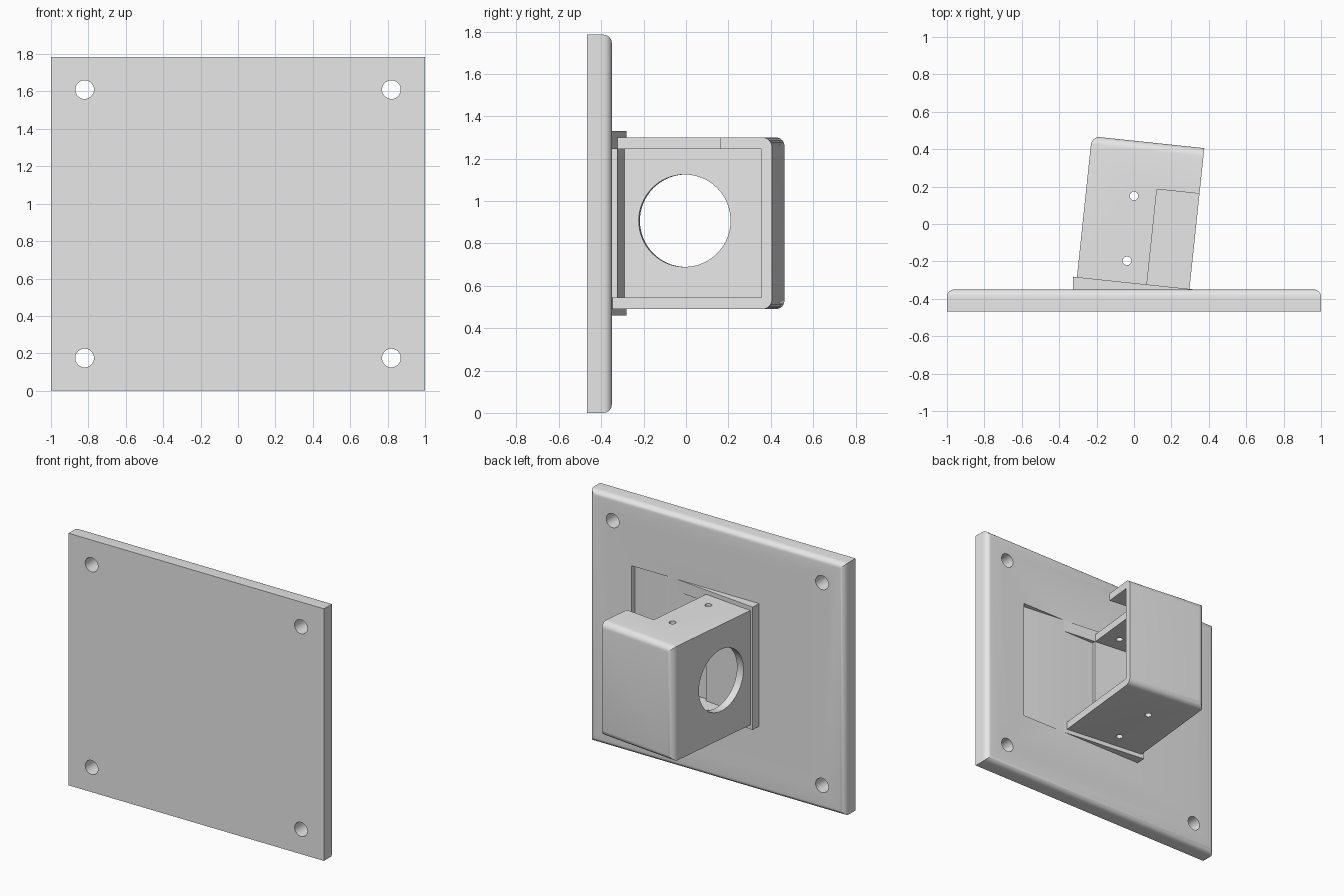
import bpy, bmesh, math
from mathutils import Matrix, Vector

cube = bpy.data.objects.get("Cube")
if cube:
    bpy.data.objects.remove(cube, do_unlink=True)

# One plain grey material
grey = bpy.data.materials.new("plain_grey")
grey.use_nodes = True
colour = (0.8, 0.8, 0.8, 1)
grey.diffuse_color = colour
grey.node_tree.nodes["Principled BSDF"].inputs["Base Color"].default_value = colour

# Frame of the tilted housing: local x across, local y away from the plate
TILT = Matrix.Translation((-0.305, -0.284, 0)) @ Matrix.Rotation(math.radians(-6), 4, 'Z')
FLAT = Matrix.Identity(4)
MID_Z = 0.895


def finish(name, bm, frame=FLAT):
    bmesh.ops.recalc_face_normals(bm, faces=bm.faces)
    mesh = bpy.data.meshes.new(name)
    bm.to_mesh(mesh)
    bm.free()
    mesh.transform(frame)
    mesh.materials.append(grey)
    obj = bpy.data.objects.new(name, mesh)
    bpy.context.collection.objects.link(obj)
    return obj


def box(name, low, high, frame=FLAT, round_edge=None, radius=0.0):
    """Box from two corners; edges picked by round_edge(a, b) are rounded."""
    low, high = Vector(low), Vector(high)
    bm = bmesh.new()
    bmesh.ops.create_cube(bm, size=1)
    for v in bm.verts:
        v.co = (low + high) / 2 + v.co * (high - low)
    if round_edge:
        edges = [e for e in bm.edges if round_edge(e.verts[0].co, e.verts[1].co)]
        bmesh.ops.bevel(bm, geom=edges, offset=radius, segments=6,
                        profile=0.5, affect='EDGES')
    return finish(name, bm, frame)


def prism(name, outline, z_low, z_high):
    bm = bmesh.new()
    face = bm.faces.new([bm.verts.new((x, y, z_low)) for x, y in outline])
    top = bmesh.ops.extrude_face_region(bm, geom=[face])
    moved = [g for g in top["geom"] if isinstance(g, bmesh.types.BMVert)]
    bmesh.ops.translate(bm, verts=moved, vec=(0, 0, z_high - z_low))
    return finish(name, bm)


def rod(centre, radius, length, axis, frame=FLAT, sides=32):
    turn = {'X': Matrix.Rotation(math.pi / 2, 4, 'Y'),
            'Y': Matrix.Rotation(math.pi / 2, 4, 'X'), 'Z': FLAT}[axis]
    bm = bmesh.new()
    bmesh.ops.create_cone(bm, cap_ends=True, segments=sides, radius1=radius,
                          radius2=radius, depth=length,
                          matrix=Matrix.Translation(centre) @ turn)
    return finish("cutter", bm, frame)


def cut(target, cutters):
    bpy.context.view_layer.objects.active = target
    for c in cutters:
        c.hide_render = True
        mod = target.modifiers.new("cut", 'BOOLEAN')
        mod.operation = 'DIFFERENCE'
        mod.solver = 'EXACT'
        mod.object = c
        bpy.ops.object.modifier_apply(modifier=mod.name)
        bpy.data.objects.remove(c, do_unlink=True)


# Mounting plate: rounded back rim, four screw holes, sloping pocket
BACK = -0.35
plate = box("mounting_plate", (-1, -0.467, 0), (1, BACK, 1.785),
            round_edge=lambda a, b: a.y > -0.4 and b.y > -0.4, radius=0.04)
screw_holes = [rod((x, -0.4, z), 0.05, 0.4, 'Y')
               for x in (-0.82, 0.82) for z in (0.175, 1.61)]
pocket = box("cutter", (0.55, 0, 0.46), (0.98, 0.3, 1.33), TILT)
cut(plate, screw_holes + [pocket])

# Wedge flange that tilts the housing against the plate
slope = math.tan(math.radians(6))
flange = prism("wedge_flange",
               [(-0.325, -0.37), (0.32, -0.37), (0.32, -0.284 - slope * 0.625),
                (-0.325, -0.284 + slope * 0.02)], 0.46, 1.33)
cut(flange, [box("cutter", (0.378, -0.2, 0.545), (1, 0.2, 1.245), TILT)])

# Housing: open on the left, rounded around the back wall
WIDTH, DEPTH = 0.605, 0.757
housing = box("housing", (0, -0.02, 0.49), (WIDTH, DEPTH, 1.3), TILT,
              lambda a, b: min(a.y, b.y) > 0.5 and min(a.x, b.x) < 0.1, 0.045)
cavity = box("cutter", (0.055, -0.1, 0.545), (1, DEPTH - 0.05, 1.245), TILT)
notch = box("cutter", (0.376, -0.1, 1.2), (1, 0.512, 1.4), TILT)
porthole = rod((0, 0.285, 0.907), 0.218, 0.3, 'X', TILT, 64)
pin_holes = [rod((x, y, MID_Z), 0.023, 2, 'Z')
             for x, y in ((0, 0.15), (-0.037, -0.197))]
cut(housing, [cavity, notch, porthole] + pin_holes)

# Smooth the rounded edges and holes, keep the corners crisp
for obj in (plate, flange, housing):
    bpy.ops.object.select_all(action='DESELECT')
    obj.select_set(True)
    bpy.context.view_layer.objects.active = obj
    bpy.ops.object.shade_smooth_by_angle(angle=math.radians(30))
